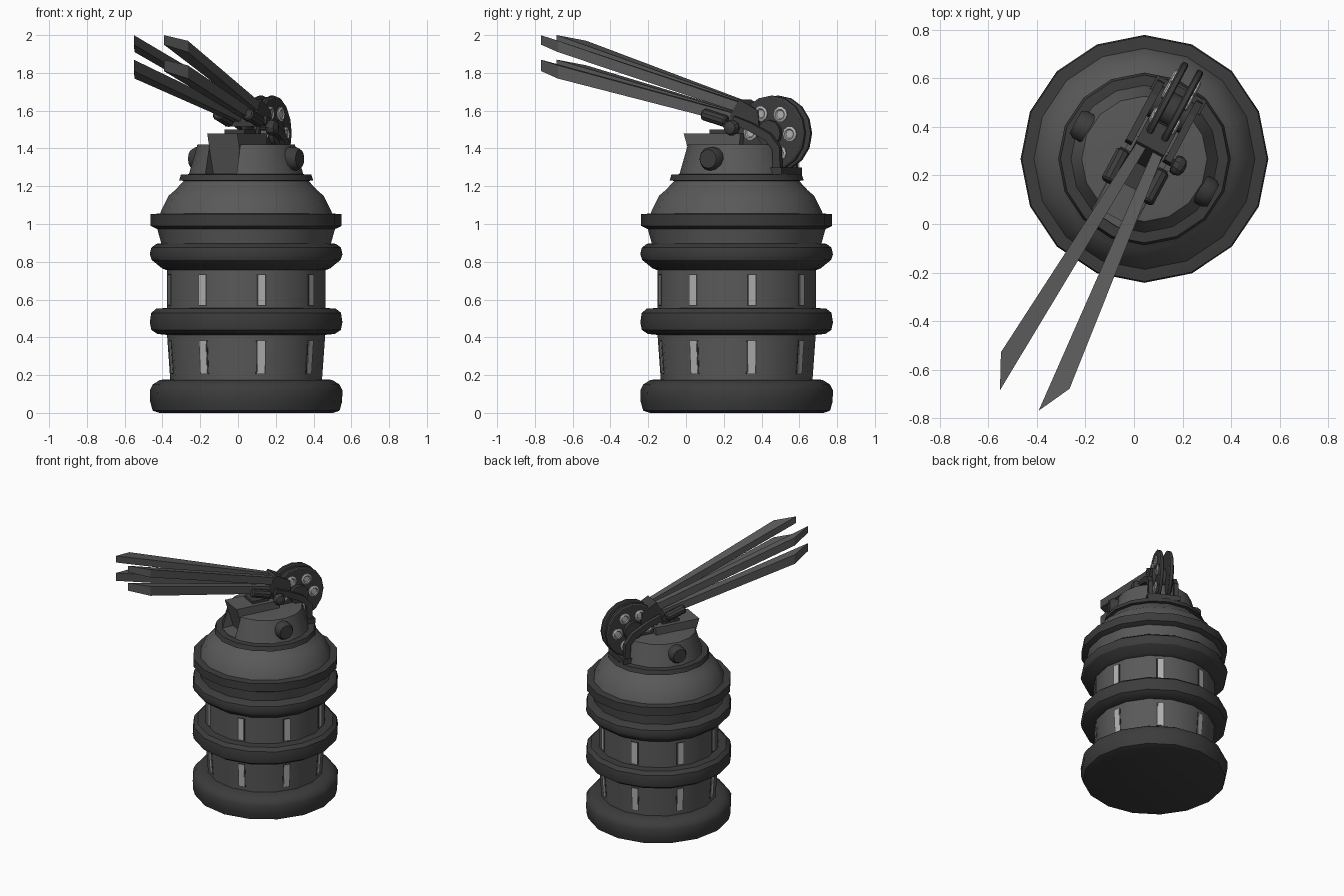
import bpy, bmesh, math
from mathutils import Matrix, Vector

if "Cube" in bpy.data.objects:
    bpy.data.objects.remove(bpy.data.objects["Cube"])

C = Vector((0.043, 0.268, 0))
# Lever frame: local x runs out along the levers, local y across them
FRAME = Matrix.Translation(C) @ Matrix.Rotation(math.radians(-118), 4, 'Z')


def mat(name, v):
    m = bpy.data.materials.new(name)
    m.diffuse_color = (v, v, v, 1)
    m.use_nodes = True
    m.node_tree.nodes["Principled BSDF"].inputs["Base Color"].default_value = m.diffuse_color
    return m


BODY, DARK, LIGHT = mat("grey_metal", 0.10), mat("dark_metal", 0.045), mat("pale_metal", 0.45)


def finish(name, bm, material, matrix, smooth=False):
    bmesh.ops.recalc_face_normals(bm, faces=bm.faces)
    me = bpy.data.meshes.new(name)
    bm.to_mesh(me)
    bm.free()
    ob = bpy.data.objects.new(name, me)
    bpy.context.collection.objects.link(ob)
    ob.matrix_world = matrix
    me.materials.append(material)
    if smooth:
        bpy.ops.object.select_all(action='DESELECT')
        ob.select_set(True)
        bpy.context.view_layer.objects.active = ob
        bpy.ops.object.shade_smooth_by_angle(angle=math.radians(32))
    return ob


def lathe(name, profile, material, n=16, matrix=Matrix.Translation(C)):
    bm = bmesh.new()
    rings = [[bm.verts.new((r * math.cos(i * math.tau / n), r * math.sin(i * math.tau / n), z))
              for i in range(n)] for r, z in profile]
    for a, b in zip(rings, rings[1:]):
        for i in range(n):
            j = (i + 1) % n
            bm.faces.new((a[i], a[j], b[j], b[i]))
    bm.faces.new(rings[0])
    bm.faces.new(rings[-1])
    return finish(name, bm, material, matrix, True)


def box(name, lo, hi, material, matrix=FRAME):
    bm = bmesh.new()
    bmesh.ops.create_cube(bm, size=1)
    for v in bm.verts:
        v.co = [l + (h - l) * (c + 0.5) for l, h, c in zip(lo, hi, v.co)]
    return finish(name, bm, material, matrix)


def loft(name, sections, material):
    """Skin a row of four-cornered sections given in the lever frame."""
    bm = bmesh.new()
    rings = [[bm.verts.new(p) for p in s] for s in sections]
    for a, b in zip(rings, rings[1:]):
        for i in range(4):
            bm.faces.new((a[i], a[(i + 1) % 4], b[(i + 1) % 4], b[i]))
    bm.faces.new(rings[0])
    bm.faces.new(rings[-1])
    return finish(name, bm, material, FRAME)


def across(x, y, z, side=1):
    """Matrix whose local z points sideways from the levers."""
    return FRAME @ Matrix.Translation((x, y, z)) @ Matrix.Rotation(-side * math.pi / 2, 4, 'X')


# Canister body bands
lathe("lower_band", [(0.40, 0.15), (0.42, 0.43)], BODY)
lathe("upper_band", [(0.42, 0.52), (0.42, 0.78)], BODY)
lathe("neck_band", [(0.44, 0.86), (0.45, 0.90), (0.475, 0.99)], BODY)
lathe("shoulder", [(0.46, 1.04), (0.45, 1.07), (0.41, 1.15), (0.375, 1.18), (0.32, 1.24)], BODY)

# Rounded collars
lathe("base_collar", [(0.46, 0), (0.495, 0.012), (0.508, 0.06), (0.51, 0.12), (0.495, 0.15),
                      (0.455, 0.175), (0.39, 0.178)], DARK)
lathe("middle_collar", [(0.41, 0.412), (0.47, 0.418), (0.502, 0.44), (0.51, 0.48), (0.502, 0.53),
                        (0.475, 0.552), (0.41, 0.556)], DARK)
lathe("upper_collar", [(0.41, 0.752), (0.445, 0.765), (0.50, 0.81), (0.51, 0.84), (0.502, 0.875),
                       (0.475, 0.895), (0.43, 0.90)], DARK)
lathe("shoulder_ring", [(0.45, 0.97), (0.475, 0.975), (0.505, 0.99), (0.505, 1.052), (0.45, 1.056)], DARK)
lathe("cap_flange", [(0.32, 1.228), (0.355, 1.23), (0.345, 1.262), (0.29, 1.264)], DARK)

# Vertical slot inserts, one on every second facet
for k in range(8):
    ang = math.radians(11.25 + 45 * k)
    for row, z, h, r, tilt in (("lower", 0.295, 0.17, 0.402, 0.07), ("upper", 0.65, 0.16, 0.412, 0)):
        m = (Matrix.Translation(C + Vector((0, 0, z))) @ Matrix.Rotation(ang, 4, 'Z')
             @ Matrix.Translation((r, 0, 0)) @ Matrix.Rotation(tilt, 4, 'Y'))
        box(f"{row}_slot_frame", (-0.02, -0.027, -h / 2 - 0.004), (0.003, 0.027, h / 2 + 0.004), DARK, m)
        box(f"{row}_slot", (-0.02, -0.02, -h / 2), (0.006, 0.02, h / 2), LIGHT, m)

# Cap with a notch cut at the front for the lever block
cap = lathe("cap", [(0.305, 1.255), (0.258, 1.42), (0.24, 1.422)], BODY)
cutter = box("cap_notch_cutter", (0.12, -0.092, 1.268), (0.5, 0.092, 1.6), BODY)
cutter.hide_render = True
cutter.hide_set(True)
cut = cap.modifiers.new("notch", 'BOOLEAN')
cut.operation, cut.object, cut.solver = 'DIFFERENCE', cutter, 'EXACT'

# Wedge block with an overhanging front face
loft("lever_block", [[(x0, y, 1.265), (x0 - 0.02, y, 1.48), (0.27, y, 1.48), (0.20, y, 1.265)]
                     for x0, y in ((-0.05, -0.09), (-0.05, 0.09))], BODY)
box("lever_pad", (0.0, -0.06, 1.46), (0.13, 0.06, 1.50), DARK)

# Side plugs on the cap
for s in (-1, 1):
    lathe("cap_plug", [(0.063, 0.24), (0.063, 0.30), (0.05, 0.322)], DARK, 12, across(0, 0, 1.345, s))

# Twin wheel plates with pale bolts, and the axle between them
HX, HZ, HR = -0.23, 1.48, 0.20
for s in (-1, 1):
    lathe("wheel_plate", [(HR - 0.008, 0.02), (HR, 0.025), (HR, 0.043), (HR - 0.01, 0.05)],
          DARK, 16, across(HX, 0, HZ, s))
    for k in range(6):
        a = k * math.tau / 6 + 0.03
        lathe("wheel_bolt", [(0.04, 0.045), (0.04, 0.056), (0.028, 0.062), (0.022, 0.056)], LIGHT, 10,
              across(HX + 0.118 * math.cos(a), 0, HZ + 0.118 * math.sin(a), s))
lathe("axle", [(0.07, -0.075), (0.07, 0.075)], DARK, 12, across(HX, 0, HZ))
box("wheel_mount", (-0.33, -0.115, 1.262), (-0.20, 0.115, 1.30), DARK)

# Bent straps beside the wheel
STRAP = [(-0.03, 1.55), (-0.13, 1.515), (-0.24, 1.46), (-0.29, 1.40), (-0.295, 1.27)]
for s in (-1, 1):
    secs = []
    for i, p in enumerate(STRAP):
        q0, q1 = STRAP[max(i - 1, 0)], STRAP[min(i + 1, len(STRAP) - 1)]
        t = Vector((q1[0] - q0[0], q1[1] - q0[1])).normalized() * 0.022
        secs.append([(p[0] - e * t.y, y, p[1] + e * t.x)
                     for e, y in ((-1, s * 0.075), (1, s * 0.075), (1, s * 0.105), (-1, s * 0.105))])
    loft("side_strap", secs, DARK)
    # Short side barrel at the lever root
    lathe("side_barrel", [(0.024, -0.03), (0.032, -0.022), (0.032, 0.11), (0.024, 0.118)], DARK, 10,
          FRAME @ Matrix.Translation((0.04, s * 0.09, 1.55)) @ Matrix.Rotation(math.radians(74), 4, 'Y'))
lathe("side_knob", [(0.016, 0.07), (0.016, 0.11), (0.038, 0.115), (0.043, 0.135), (0.034, 0.158),
                    (0.012, 0.168)], DARK, 10, across(-0.04, 0, 1.51))
box("cross_pin", (0.0, -0.11, 1.515), (0.03, 0.11, 1.545), DARK)

# Clamp that holds the lever roots
loft("lever_clamp", [[(-0.17, y, 1.50), (-0.16, y, 1.60), (-0.05, y, 1.66), (0.03, y, 1.54)]
                     for y in (-0.065, 0.065)], DARK)

# Four diverging lever bars, inner edges longer than outer edges
for s, side in ((-1, "left"), (1, "right")):
    for row, (b0, t0), (b1, t1) in (("upper", (1.605, 1.66), (1.93, 1.99)),
                                    ("lower", (1.54, 1.595), (1.79, 1.86))):
        o = 0.012
        rise = 0.3
        xi, xo = 1.12, 0.98
        root = [(-0.06, s * 0.015, b0 - 0.02), (-0.06, s * 0.058, b0 - 0.02),
                (-0.06, s * 0.058, t0 - 0.02), (-0.06, s * 0.015, t0 - 0.02)]
        tip = [(xi, o + s * 0.09, b1 + 0.02), (xo, o + s * 0.16, b1 - 0.02),
               (xo, o + s * 0.16, t1 - 0.02), (xi, o + s * 0.09, t1 + 0.01)]
        loft(f"{row}_{side}_lever", [root, tip], BODY)
